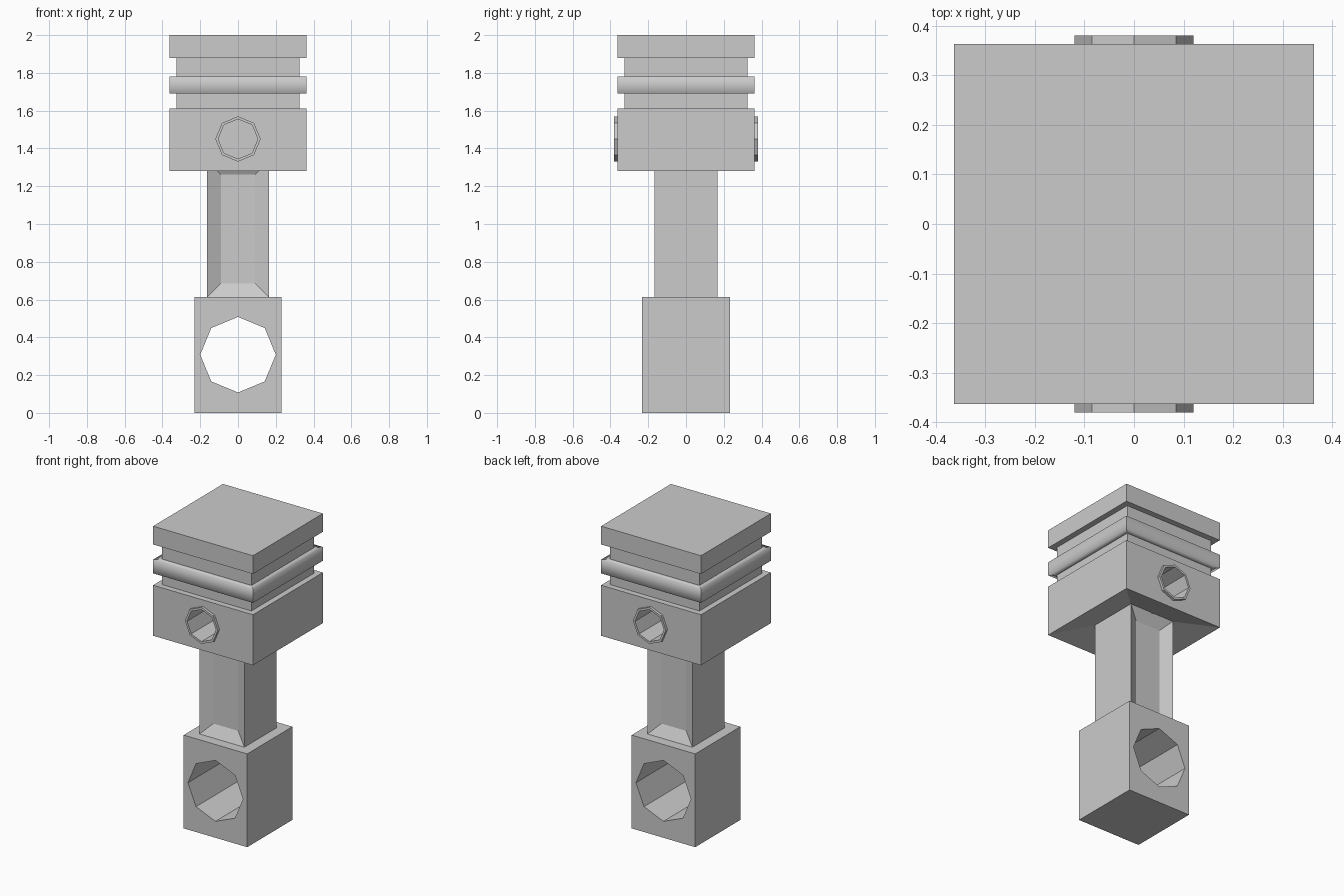
import bpy, bmesh
from math import cos, sin, pi, sqrt

if "Cube" in bpy.data.objects:
    bpy.data.objects.remove(bpy.data.objects["Cube"])


def loft(name, sides, stations, location=(0, 0, 0), tilt=0, edit=None):
    """Stack polygon rings (half x, half y, z), skin them and cap both ends."""
    bm = bmesh.new()
    offset, scale = (pi / 4, sqrt(2)) if sides == 4 else (0, 1)
    rings = []
    for rx, ry, z in stations:
        angles = [offset + 2 * pi * i / sides for i in range(sides)]
        rings.append([bm.verts.new((rx * scale * cos(a), ry * scale * sin(a), z))
                      for a in angles])
    for low, high in zip(rings, rings[1:]):
        for i in range(sides):
            j = (i + 1) % sides
            bm.faces.new((low[i], low[j], high[j], high[i]))
    bm.faces.new(rings[0][::-1])
    bm.faces.new(rings[-1])
    bmesh.ops.recalc_face_normals(bm, faces=bm.faces)
    if edit:
        edit(bm)
    mesh = bpy.data.meshes.new(name)
    bm.to_mesh(mesh)
    bm.free()
    obj = bpy.data.objects.new(name, mesh)
    obj.location = location
    obj.rotation_euler = (tilt, 0, 0)
    bpy.context.collection.objects.link(obj)
    return obj


def cut(target, cutter):
    """Subtract the cutter, then remove it."""
    cutter.hide_render = True
    mod = target.modifiers.new("hole", 'BOOLEAN')
    mod.operation, mod.solver, mod.object = 'DIFFERENCE', 'EXACT', cutter
    bpy.context.view_layer.objects.active = target
    bpy.ops.object.modifier_apply(modifier=mod.name)
    bpy.data.objects.remove(cutter)


def recess_shank(bm):
    # bevelled channel in the front and back of the shank
    faces = [f for f in bm.faces if abs(f.normal.y) > 0.9
             and f.calc_center_median().z > 0.7]
    bmesh.ops.inset_region(bm, faces=faces, thickness=0.103, depth=-0.04)


def soften_ring(bm):
    # the middle ring is shaded round over its top and bottom edges
    for f in bm.faces:
        f.smooth = 1.685 < f.calc_center_median().z < 1.785
    for e in bm.edges:
        a, b = e.verts
        on_ring = all(1.685 < v.co.z < 1.785 and abs(v.co.x) > 0.35 for v in (a, b))
        e.smooth = on_ring and abs(a.co.z - b.co.z) < 0.001


# connecting rod: square big end with bore, channelled shank
rod = loft("connecting_rod", 4,
           [(0.231, 0.234, 0), (0.231, 0.234, 0.613),
            (0.163, 0.167, 0.613), (0.163, 0.167, 1.335)], edit=recess_shank)
cut(rod, loft("bore_cutter", 8, [(0.2, 0.2, -0.5), (0.2, 0.2, 0.5)],
              (0, 0, 0.308), pi / 2))

# piston: shallow pyramid underside, skirt, grooves, ring and crown
W, G = 0.363, 0.325
profile = [(0.163, 1.335), (W, 1.28), (W, 1.612), (G, 1.612), (G, 1.69), (W, 1.69),
           (W, 1.78), (G, 1.78), (G, 1.88), (W, 1.88), (W, 2.0)]
piston = loft("piston", 4, [(r, r, z) for r, z in profile], edit=soften_ring)

# hollow wrist pin ends, front and back
for side, tilt in (("front", pi / 2), ("back", -pi / 2)):
    cut(piston, loft("pin_cutter", 8, [(0.112, 0.112, 0.09), (0.112, 0.112, 0.5)],
                     (0, 0, 1.45), tilt))
    tube = [(0.105, 0.1), (0.105, 0.38), (0.12, 0.38), (0.12, 0.085)]
    loft("wrist_pin_" + side, 8, [(r, r, z) for r, z in tube], (0, 0, 1.45), tilt)
